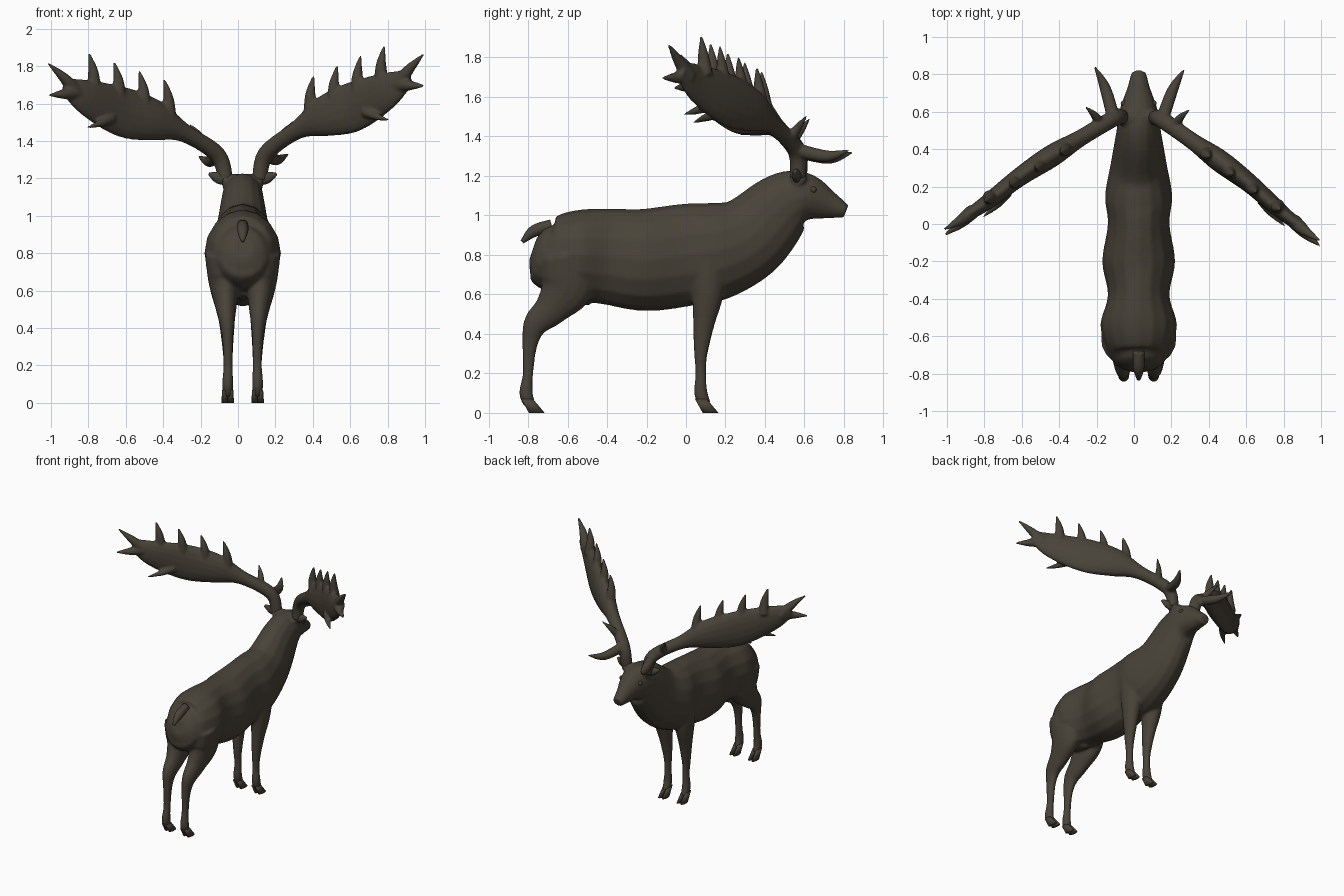
import bpy, bmesh, math
from mathutils import Vector, Matrix

cube = bpy.data.objects.get("Cube")
if cube:
    bpy.data.objects.remove(cube)

CENTRE = Matrix.Translation((0.025, 0, 0))
SIDES = 16
X_AXIS = Vector((1, 0, 0))
Y_AXIS = Vector((0, 1, 0))

coat = bpy.data.materials.new("dark brown coat")
coat.use_nodes = True
coat.diffuse_color = (0.066, 0.056, 0.04, 1)
shader = coat.node_tree.nodes["Principled BSDF"]
shader.inputs["Base Color"].default_value = coat.diffuse_color


def smooth_path(rows, steps=5):
    """Smooth curve of tuples passing through every row."""
    rows = [Vector(row) for row in rows]
    last = len(rows) - 1
    result = []
    for i in range(last):
        start, end = rows[i], rows[i + 1]
        slope_in = (end - rows[max(i - 1, 0)]) / 2
        slope_out = (rows[min(i + 2, last)] - start) / 2
        for step in range(steps):
            t = step / steps
            ease = t * t * (3 - 2 * t)
            result.append(start.lerp(end, ease)
                          + slope_in * (t * (1 - t) ** 2)
                          - slope_out * (t * t * (1 - t)))
    return result + [rows[last]]


def tube(bm, rows, width_axis=X_AXIS):
    """Closed tube; each row is x, y, z, half depth, half width."""
    rows = smooth_path(rows)
    middles = [Vector(row[:3]) for row in rows]
    last = len(rows) - 1
    loops = []
    for i, (middle, row) in enumerate(zip(middles, rows)):
        along = (middles[min(i + 1, last)] - middles[max(i - 1, 0)]).normalized()
        across = (width_axis - along * width_axis.dot(along)).normalized()
        upward = across.cross(along)
        loop = []
        for k in range(SIDES):
            angle = math.tau * k / SIDES
            offset = upward * row[3] * math.cos(angle) + across * row[4] * math.sin(angle)
            loop.append(bm.verts.new(middle + offset))
        loops.append(loop)
    faces = [bm.faces.new(loops[0]), bm.faces.new(loops[last])]
    for low, high in zip(loops, loops[1:]):
        for k in range(SIDES):
            faces.append(bm.faces.new((low[k - 1], low[k], high[k], high[k - 1])))
    bmesh.ops.recalc_face_normals(bm, faces=faces)


def limb(bm, rows, side):
    """Leg whose thicker sections sit further out; rows are y, z, half depth, half width."""
    tube(bm, [(side * (0.07 + width / 3), y, z, depth, width)
              for y, z, depth, width in rows])


def tine(bm, root, tip, radius, side):
    """Round spike, slightly hooked, tapering to a point."""
    root, tip = Vector(root), Vector(tip)
    root.x *= side
    tip.x *= side
    bend = root.lerp(tip, 0.5) - X_AXIS * side * 0.01
    tube(bm, [(*root, radius, radius),
              (*bend, radius * 0.7, radius * 0.7),
              (*tip, radius * 0.15, radius * 0.15)])


def finish(name, bm, voxel=0, placement=CENTRE):
    """Make the object; a voxel size fuses its overlapping pieces into one skin."""
    bm.transform(placement)
    mesh = bpy.data.meshes.new(name)
    bm.to_mesh(mesh)
    bm.free()
    mesh.materials.append(coat)
    mesh.polygons.foreach_set("use_smooth", [True] * len(mesh.polygons))
    obj = bpy.data.objects.new(name, mesh)
    bpy.context.collection.objects.link(obj)
    if voxel:
        fuse = obj.modifiers.new("fuse", "REMESH")
        fuse.mode = "VOXEL"
        fuse.voxel_size = voxel
        fuse.use_smooth_shade = True
        relax = obj.modifiers.new("relax", "SMOOTH")
        relax.factor = 0.5
        relax.iterations = 5


# Torso, neck and head, from rump to muzzle
trunk = [(-0.775, 0.83, 0.06, 0.06), (-0.745, 0.82, 0.13, 0.12),
         (-0.68, 0.8, 0.19, 0.165), (-0.54, 0.8, 0.23, 0.205),
         (-0.38, 0.79, 0.245, 0.165), (-0.2, 0.775, 0.26, 0.195),
         (0, 0.8, 0.26, 0.165), (0.15, 0.82, 0.25, 0.18),
         (0.32, 0.89, 0.215, 0.15), (0.49, 1.05, 0.17, 0.12),
         (0.6, 1.09, 0.13, 0.105), (0.73, 1.05, 0.07, 0.06), (0.81, 1.02, 0.035, 0.04)]
hind_leg = [(-0.61, 0.8, 0.13, 0.1), (-0.6, 0.65, 0.14, 0.085),
            (-0.68, 0.53, 0.09, 0.06), (-0.76, 0.45, 0.065, 0.045),
            (-0.79, 0.35, 0.04, 0.03), (-0.8, 0.2, 0.027, 0.025),
            (-0.81, 0.1, 0.035, 0.03), (-0.79, 0.04, 0.03, 0.025)]
fore_leg = [(0.12, 0.8, 0.1, 0.08), (0.11, 0.6, 0.08, 0.065),
            (0.09, 0.45, 0.055, 0.045), (0.075, 0.3, 0.035, 0.03),
            (0.075, 0.2, 0.027, 0.025), (0.075, 0.1, 0.035, 0.03),
            (0.1, 0.04, 0.03, 0.025)]
body = bmesh.new()
tube(body, [(0, *row) for row in trunk])
for side in (-1, 1):
    limb(body, hind_leg, side)
    limb(body, fore_leg, side)
    # Brow ridge above the eye
    tine(body, (0.07, 0.56, 1.18), (0.06, 0.67, 1.13), 0.03, side)
# Flat crown of the skull, carrying the antlers
tube(body, [(-0.11, 0.57, 1.19, 0.035, 0.04), (0.11, 0.57, 1.19, 0.035, 0.04)], Y_AXIS)
# Underside bulge between the hind legs
tube(body, [(0, -0.62, 0.62, 0.05, 0.05), (0, -0.48, 0.57, 0.03, 0.03)])
finish("body", body, voxel=0.01)

# Cloven hooves: two forward-leaning toes on each leg
toe_shape = Matrix.Shear("XY", 4, (0, -0.7)) @ Matrix.Diagonal((0.45, 1, 1, 1))
for name, y in (("hind_hooves", -0.78), ("fore_hooves", 0.1)):
    hooves = bmesh.new()
    for side in (-1, 1):
        for toe in (-1, 1):
            place = Matrix.Translation((side * 0.08 + toe * 0.016, y, 0.035))
            bmesh.ops.create_cone(hooves, cap_ends=True, segments=SIDES, radius1=0.04,
                                  radius2=0.03, depth=0.07, matrix=place @ toe_shape)
    finish(name, hooves)

# Tail
tail = bmesh.new()
tube(tail, [(0, -0.68, 0.95, 0.03, 0.03), (0, -0.77, 0.92, 0.03, 0.03),
            (0, -0.83, 0.865, 0.01, 0.01)])
finish("tail", tail)

# Ears and eyes
ears, eyes = bmesh.new(), bmesh.new()
for side in (-1, 1):
    tube(ears, [(side * 0.06, 0.56, 1.19, 0.03, 0.02), (side * 0.13, 0.56, 1.205, 0.032, 0.022),
                (side * 0.18, 0.55, 1.225, 0.008, 0.008)], Y_AXIS)
    bmesh.ops.create_uvsphere(eyes, u_segments=SIDES, v_segments=8, radius=0.016,
                              matrix=Matrix.Translation((side * 0.08, 0.645, 1.13)))
finish("ears", ears)
finish("eyes", eyes)

# Antlers: a round beam that widens into a flat palm
beam = [(0.09, 0.57, 1.19, 0.04, 0.04), (0.13, 0.56, 1.33, 0.045, 0.045),
        (0.3, 0.45, 1.45, 0.05, 0.045), (0.45, 0.35, 1.52, 0.11, 0.06),
        (0.62, 0.23, 1.57, 0.135, 0.05), (0.8, 0.08, 1.65, 0.1, 0.04),
        (0.92, 0, 1.72, 0.045, 0.025)]
antlers = bmesh.new()
for side in (-1, 1):
    tube(antlers, [(side * x, *rest) for x, *rest in beam], Vector((side * 0.6, 0.8, 0)))
    # Row of upright tines along the top of the palm
    for i in range(4):
        root = Vector((0.38, 0.39, 1.54)) + Vector((0.13, -0.09, 0.05)) * i
        tine(antlers, root, root + Vector((0.02, -0.02, 0.2)), 0.04, side)
    # Two end tines, a low rear tine and a spur on the beam
    for y, z in ((-0.06, 1.84), (-0.09, 1.67)):
        tine(antlers, (0.86, 0.04, 1.68), (1.005, y, z), 0.04, side)
    tine(antlers, (0.68, 0.15, 1.54), (0.81, 0.01, 1.49), 0.03, side)
    tine(antlers, (0.2, 0.53, 1.38), (0.28, 0.62, 1.5), 0.03, side)
    # Long brow tine reaching forward
    tube(antlers, [(side * 0.13, 0.56, 1.33, 0.035, 0.035),
                   (side * 0.18, 0.72, 1.295, 0.03, 0.03),
                   (side * 0.24, 0.835, 1.325, 0.006, 0.006)])
# The pair is turned and leaned slightly to one side
pivot = Matrix.Translation((0, 0.6, 1.2))
lean = Matrix.Rotation(-0.03, 4, "Z") @ Matrix.Rotation(-0.025, 4, "Y")
finish("antlers", antlers, voxel=0.008, placement=CENTRE @ pivot @ lean @ pivot.inverted())
